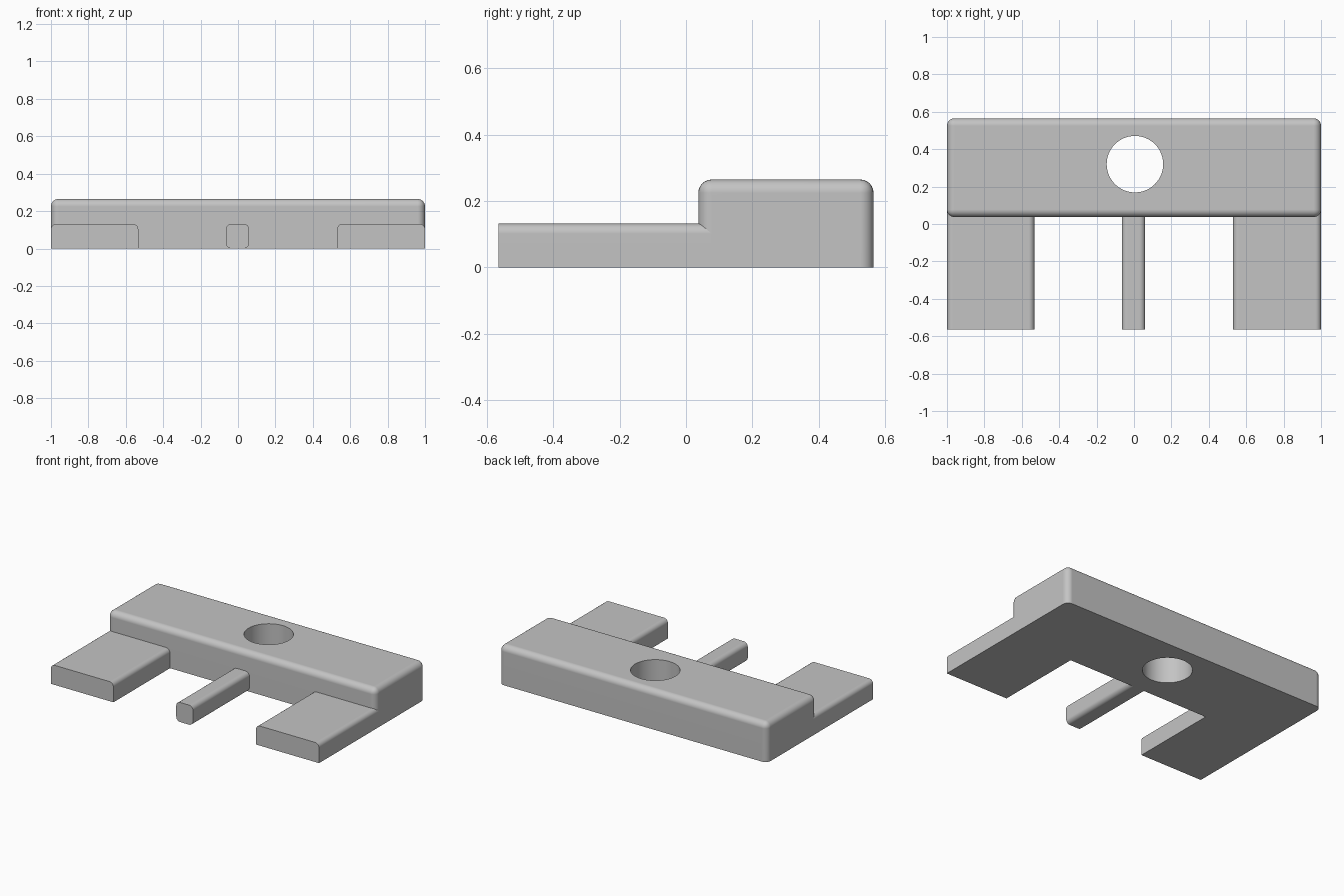
import bpy, bmesh, math

cube = bpy.data.objects.get("Cube")
if cube:
    bpy.data.objects.remove(cube, do_unlink=True)

# Single plain grey
GREY = (0.55, 0.55, 0.55, 1)
grey = bpy.data.materials.new("plain grey")
grey.use_nodes = True
grey.diffuse_color = GREY
shader = next(n for n in grey.node_tree.nodes if n.type == "BSDF_PRINCIPLED")
shader.inputs["Base Color"].default_value = GREY


def rounded_box(name, low, high, radius, rounds):
    """Box between two corners; rounds(midpoint, direction) picks edges to fillet."""
    bm = bmesh.new()
    bmesh.ops.create_cube(bm, size=1)
    edges = []
    for e in bm.edges:
        a, b = e.verts[0].co, e.verts[1].co
        if rounds(a + b, b - a):
            edges.append(e)
    for v in bm.verts:
        for i in range(3):
            v.co[i] = low[i] + (v.co[i] + 0.5) * (high[i] - low[i])
    bmesh.ops.bevel(bm, geom=edges, offset=radius, segments=6,
                    profile=0.5, affect="EDGES")
    bmesh.ops.recalc_face_normals(bm, faces=bm.faces)
    mesh = bpy.data.meshes.new(name)
    bm.to_mesh(mesh)
    bm.free()
    mesh.materials.append(grey)
    obj = bpy.data.objects.new(name, mesh)
    bpy.context.collection.objects.link(obj)
    return obj


def finish(obj):
    bpy.ops.object.select_all(action="DESELECT")
    obj.select_set(True)
    bpy.context.view_layer.objects.active = obj
    bpy.ops.object.shade_smooth_by_angle(angle=math.radians(30))
    mod = obj.modifiers.new("even shading", "WEIGHTED_NORMAL")
    mod.keep_sharp = True


# Main block: every edge rounded except around the base
block = rounded_box("main_block", (-1, 0.037, 0), (1, 0.565, 0.265), 0.04,
                    lambda mid, d: mid.z > -0.5)

# Round hole through the block
bpy.ops.mesh.primitive_cylinder_add(vertices=64, radius=0.151, depth=1,
                                    location=(0.005, 0.32, 0.13))
cutter = bpy.context.object
cutter.name = "hole_cutter"
cutter.hide_render = True
cutter.data.materials.append(grey)
cut = block.modifiers.new("hole", "BOOLEAN")
cut.operation = "DIFFERENCE"
cut.solver = "EXACT"
cut.object = cutter
bpy.context.view_layer.objects.active = block
bpy.ops.object.modifier_apply(modifier=cut.name)
bpy.data.objects.remove(cutter, do_unlink=True)
finish(block)

# Wide side prongs: only the long top edges rounded
for name, x0, x1 in (("right_prong", -1, -0.533), ("left_prong", 0.53, 1)):
    finish(rounded_box(name, (x0, -0.565, 0), (x1, 0.08, 0.132), 0.03,
                       lambda mid, d: abs(d.y) > 0.5 and mid.z > 0.5))

# Narrow middle prong: all four long edges rounded
finish(rounded_box("middle_prong", (-0.065, -0.565, 0), (0.06, 0.08, 0.132),
                   0.03, lambda mid, d: abs(d.y) > 0.5))
